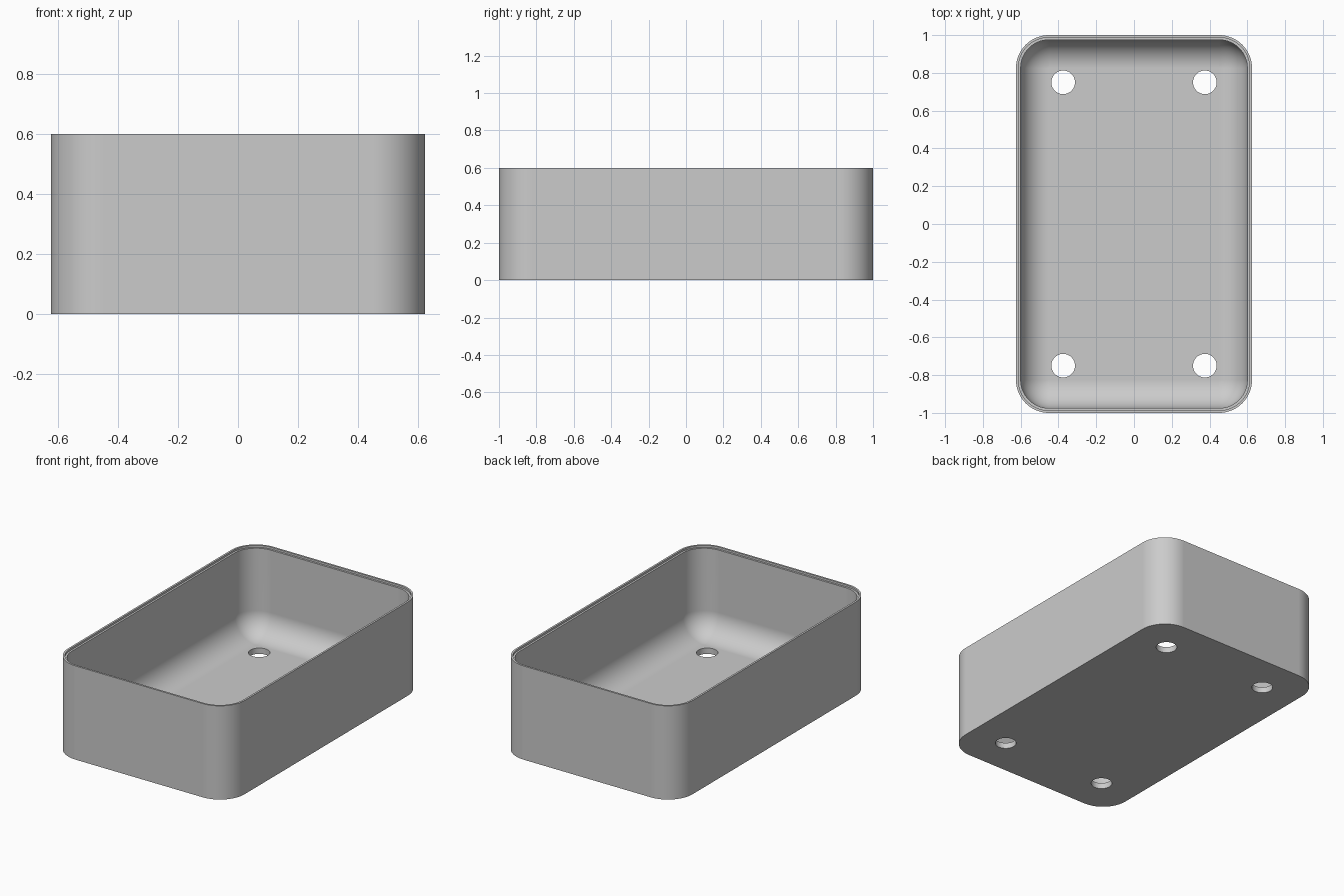
import bpy, bmesh
from math import sin, cos, pi, radians

cube = bpy.data.objects.get("Cube")
if cube:
    bpy.data.objects.remove(cube, do_unlink=True)

HALF_X, HALF_Y, HEIGHT = 0.625, 1.0, 0.6
CORNER, WALL, FLOOR, LIP = 0.175, 0.025, 0.0375, 0.0125
FILLET = CORNER - WALL
CORNER_STEPS, FILLET_STEPS = 16, 14

grey = bpy.data.materials.new("plain grey")
grey.use_nodes = True
colour = (0.6, 0.6, 0.6, 1)
grey.diffuse_color = colour
grey.node_tree.nodes["Principled BSDF"].inputs["Base Color"].default_value = colour


def rounded_ring(bm, inset, z):
    """Rounded rectangle of vertices, moved inwards by inset."""
    r = max(CORNER - inset, 0)
    cx, cy = HALF_X - CORNER, HALF_Y - CORNER
    ring = []
    for q, (sx, sy) in enumerate([(1, 1), (-1, 1), (-1, -1), (1, -1)]):
        for i in range(CORNER_STEPS + 1):
            a = (q + i / CORNER_STEPS) * pi / 2
            ring.append(bm.verts.new((sx * cx + r * cos(a), sy * cy + r * sin(a), z)))
    return ring


# Wall section: outer wall, stepped rim, inner wall, fillet down to the floor
section = [(0, 0), (0, HEIGHT), (LIP, HEIGHT), (LIP, HEIGHT - LIP), (WALL, HEIGHT - LIP)]
for i in range(FILLET_STEPS + 1):
    a = i / FILLET_STEPS * pi / 2
    section.append((WALL + FILLET * (1 - cos(a)), FLOOR + FILLET * (1 - sin(a))))

bm = bmesh.new()
rings = [rounded_ring(bm, *point) for point in section]
for low, high in zip(rings, rings[1:]):
    for i in range(len(low)):
        j = (i + 1) % len(low)
        bm.faces.new((low[i], low[j], high[j], high[i]))
bmesh.ops.remove_doubles(bm, verts=bm.verts[:], dist=0.0001)
# Underside and floor
bmesh.ops.holes_fill(bm, edges=[e for e in bm.edges if e.is_boundary], sides=0)
bmesh.ops.recalc_face_normals(bm, faces=bm.faces[:])
mesh = bpy.data.meshes.new("tray")
bm.to_mesh(mesh)
bm.free()
mesh.materials.append(grey)
tray = bpy.data.objects.new("tray", mesh)
bpy.context.collection.objects.link(tray)

# Four round holes through the floor
bm = bmesh.new()
for x in (-0.375, 0.375):
    for y in (-0.75, 0.75):
        new = bmesh.ops.create_cone(bm, cap_ends=True, segments=48, radius1=0.0625,
                                    radius2=0.0625, depth=0.2)
        bmesh.ops.translate(bm, verts=new["verts"], vec=(x, y, 0))
cut_mesh = bpy.data.meshes.new("hole_cutter")
bm.to_mesh(cut_mesh)
bm.free()
cut_mesh.materials.append(grey)
cutter = bpy.data.objects.new("hole_cutter", cut_mesh)
cutter.hide_render = True
bpy.context.collection.objects.link(cutter)

cut = tray.modifiers.new("holes", "BOOLEAN")
cut.operation = "DIFFERENCE"
cut.solver = "EXACT"
cut.object = cutter
bpy.context.view_layer.update()
result = bpy.data.meshes.new_from_object(tray.evaluated_get(bpy.context.evaluated_depsgraph_get()))
tray.modifiers.clear()
tray.data = result
result.name = "tray"
bpy.data.objects.remove(cutter, do_unlink=True)

# Smooth corners with sharp rims, keeping the flat areas flat
bpy.ops.object.select_all(action="DESELECT")
tray.select_set(True)
bpy.context.view_layer.objects.active = tray
bpy.ops.object.shade_smooth_by_angle(angle=radians(30))
weighted = tray.modifiers.new("flat areas", "WEIGHTED_NORMAL")
weighted.keep_sharp = True
